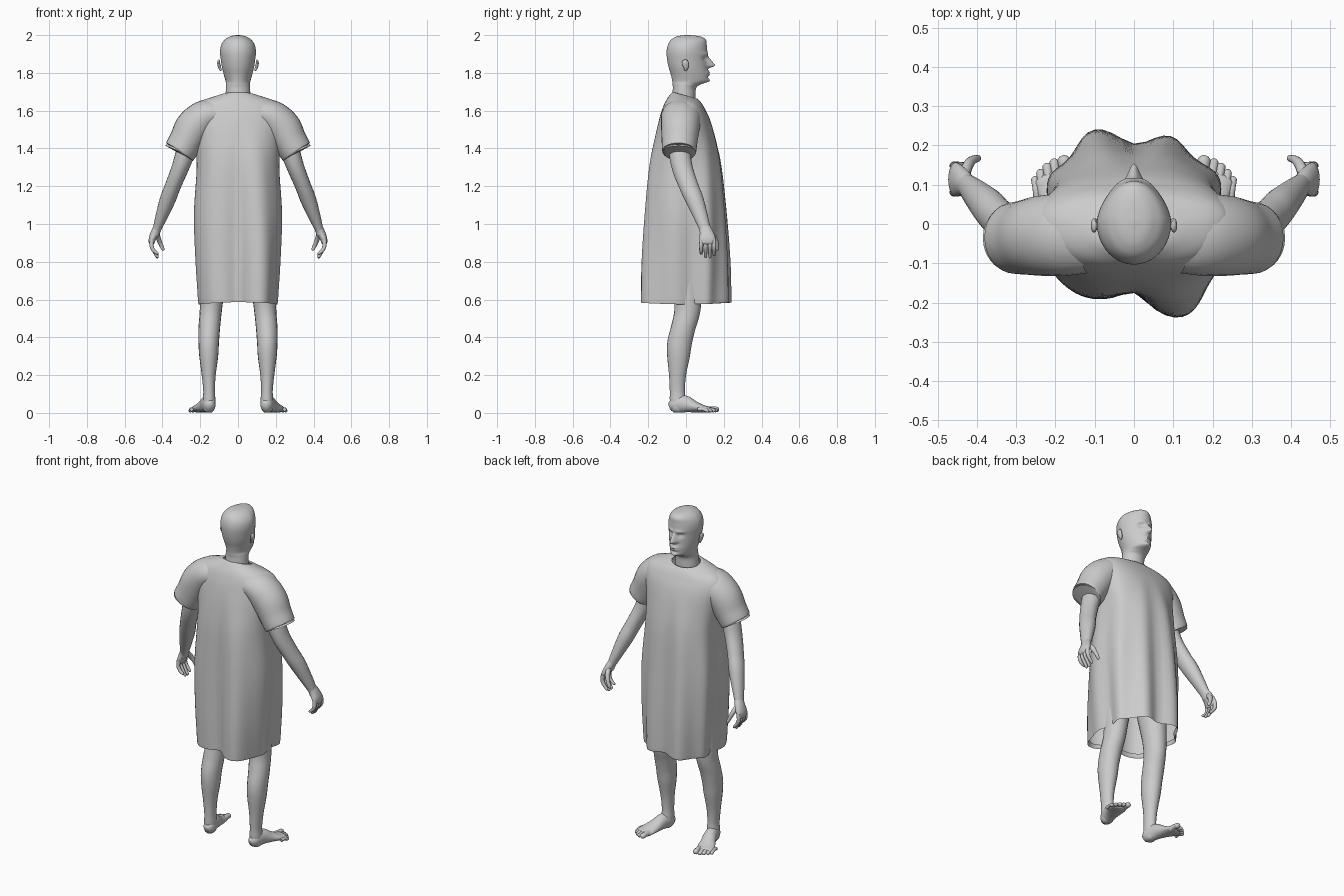
import bpy, bmesh, math
from mathutils import Vector, Matrix

mat = bpy.data.materials.new("plain_grey")
mat.diffuse_color = (0.6, 0.6, 0.6, 1)


def smooth_rows(rows, n):
    """Catmull-Rom interpolation of control rows, n steps per span."""
    out = []
    for i in range(len(rows) - 1):
        a, b = rows[max(i - 1, 0)], rows[i]
        c, d = rows[i + 1], rows[min(i + 2, len(rows) - 1)]
        for k in range(n):
            t = k / n
            out.append([0.5 * (2 * q + (r - p) * t + (2 * p - 5 * q + 4 * r - s) * t * t
                               + (3 * q - p - 3 * r + s) * t ** 3)
                        for p, q, r, s in zip(a, b, c, d)])
    return out + [list(rows[-1])]


def skin(name, rings, cap_start=True, cap_end=True, mirror=False, angle=60):
    """Join rings of points into one smooth surface."""
    bm = bmesh.new()
    vs = [[bm.verts.new(p) for p in ring] for ring in rings]
    n = len(rings[0])
    for lo, hi in zip(vs, vs[1:]):
        for j in range(n):
            k = (j + 1) % n
            bm.faces.new((lo[j], lo[k], hi[k], hi[j]))
    if cap_start:
        bm.faces.new(vs[0][::-1])
    if cap_end:
        bm.faces.new(vs[-1])
    if cap_start and cap_end:
        bmesh.ops.recalc_face_normals(bm, faces=bm.faces)
    me = bpy.data.meshes.new(name)
    bm.to_mesh(me)
    bm.free()
    ob = bpy.data.objects.new(name, me)
    bpy.context.collection.objects.link(ob)
    me.materials.append(mat)
    if mirror:
        ob.modifiers.new("mirror", 'MIRROR').use_mirror_merge = False
    bpy.ops.object.select_all(action='DESELECT')
    ob.select_set(True)
    bpy.context.view_layer.objects.active = ob
    bpy.ops.object.shade_smooth_by_angle(angle=math.radians(angle))
    return ob


def tube(name, rows, ref=(0, 1, 0), seg=20, n=5, ends=True):
    """Mirrored limb; rows are x, y, z, radius along ref, radius across."""
    rows = smooth_rows(rows, n)
    pts = [Vector(r[:3]) for r in rows]
    rings = []

    def ring(c, t, ru, rv):
        u = Vector(ref) - t * t.dot(Vector(ref))
        u.normalize()
        v = t.cross(u)
        return [c + u * ru * math.cos(a) + v * rv * math.sin(a)
                for a in (2 * math.pi * j / seg for j in range(seg))]

    for i, r in enumerate(rows):
        t = (pts[min(i + 1, len(pts) - 1)] - pts[max(i - 1, 0)]).normalized()
        rings.append(ring(pts[i], t, r[3], r[4]))
    if ends:  # rounded tip
        m = min(rows[-1][3:5])
        for a in (25, 50, 70, 84):
            s, c = math.sin(math.radians(a)), math.cos(math.radians(a))
            rings.append(ring(pts[-1] + t * m * s, t, rows[-1][3] * c, rows[-1][4] * c))
    return skin(name, rings, ends, ends, True)


def g(v, c, w):
    return math.exp(-((v - c) / w) ** 2)


# Head and neck: z, half width, back y, front y
head = smooth_rows([
    (1.60, .075, -.085, .045), (1.66, .068, -.076, .05), (1.715, .064, -.07, .052),
    (1.738, .064, -.071, .075), (1.757, .066, -.073, .113), (1.79, .075, -.08, .118),
    (1.83, .085, -.092, .114), (1.87, .091, -.1, .113), (1.91, .095, -.103, .113),
    (1.945, .09, -.097, .11), (1.972, .074, -.082, .107), (1.988, .052, -.06, .09),
    (1.996, .033, -.035, .06), (2.0, .008, .0, .015)], 7)
rings = []
for z, hw, yb, yf in head:
    ring = []
    for j in range(96):
        a = 2 * math.pi * j / 96
        c, s = math.cos(a), math.sin(a)
        front = max(s, 0)
        face = max(0, min(1, (z - 1.735) / .02))
        x = hw * c * (1 - .14 * front * face)
        y = (yb + yf) / 2 + (yf - yb) / 2 * s
        if s > 0:  # nose, brows, eyes, lips, chin
            ax = abs(x)
            k = max(0, min(1, (1.893 - z) / .055))
            if z < 1.838:
                k = max(0, 1 - (1.838 - z) / .016)
            d = .043 * k * g(ax, 0, .011 + .007 * k)
            d += .007 * g(z, 1.898, .01) * g(ax, .03, .03)
            d -= .014 * g(z, 1.876, .012) * g(ax, .034, .016)
            d += .005 * g(z, 1.874, .006) * g(ax, .034, .012)
            d += .011 * g(z, 1.796, .014) * g(ax, 0, .026)
            d -= .007 * g(z, 1.796, .003) * g(ax, 0, .022)
            d -= .006 * g(z, 1.777, .006) * g(ax, 0, .02)
            d += .012 * g(z, 1.757, .012) * g(ax, 0, .025)
            y += d * front
        ring.append((x, y, z))
    rings.append(ring)
skin("head", rings)

# Ears
tube("ear", [(.091, -.004, 1.812, .006, .005), (.097, .0, 1.828, .013, .008),
             (.102, -.004, 1.85, .018, .008), (.101, -.006, 1.863, .014, .007)])

# Gown: z, half width, back y, front y, squareness, fold strength, front drop
gown = smooth_rows([
    (.61, .205, -.17, .18, 2.6, 1, 0), (.59, .212, -.18, .187, 2.6, 1, 0),
    (.61, .217, -.182, .19, 2.6, 1, 0), (.8, .23, -.184, .189, 2.7, .9, 0),
    (1.05, .238, -.183, .183, 2.7, .65, 0), (1.3, .222, -.178, .172, 2.6, .35, 0),
    (1.45, .232, -.162, .152, 2.4, .12, 0), (1.55, .25, -.143, .128, 2.3, 0, 0),
    (1.61, .247, -.125, .1, 2.3, 0, 0), (1.65, .21, -.108, .082, 2.2, 0, .01),
    (1.68, .145, -.088, .069, 2, 0, .025), (1.698, .092, -.07, .06, 2, 0, .035),
    (1.69, .084, -.066, .056, 2, 0, .035)], 5)
# Folds: direction in degrees, spread, depth
folds = [(113, 17, .06), (68, 15, .042), (-62, 20, .07), (-124, 20, .018),
         (-90, 11, -.022), (8, 14, -.025), (172, 14, -.025), (30, 9, .012), (150, 9, .012)]
rings = []
for z, hw, yb, yf, e, fold, drop in gown:
    ring = []
    for j in range(96):
        a = 2 * math.pi * j / 96
        c, s = math.cos(a), math.sin(a)
        x = hw * math.copysign(abs(c) ** (2 / e), c)
        y = math.copysign(abs(s) ** (2 / e), s) * (yf if s > 0 else -yb)
        th = math.degrees(math.atan2(y, x))
        d = 0
        for f, w, amp in folds:
            d += amp * fold * g((th - f + 180) % 360 - 180, 0, w)
        r = math.hypot(x, y)
        ring.append((x * (1 + d / r), y * (1 + d / r),
                     z - drop * (.5 + .5 * s) - .012 * fold * abs(c) * (z < .65)))
    rings.append(ring)
skin("gown", rings, False, False)

# Sleeves, open at the hem
sleeve = tube("sleeve", [
    (.12, -.025, 1.585, .10, .075), (.18, -.027, 1.565, .105, .09),
    (.235, -.03, 1.51, .102, .098), (.275, -.034, 1.44, .095, .09),
    (.307, -.036, 1.385, .09, .086), (.306, -.036, 1.388, .082, .077)],
    seg=28, ends=False)

# Arms
tube("arm", [
    (.22, -.04, 1.52, .06, .055), (.27, -.035, 1.4, .058, .052), (.305, -.02, 1.3, .055, .046),
    (.345, .015, 1.2, .051, .042), (.372, .045, 1.13, .048, .042), (.405, .078, 1.04, .038, .032),
    (.428, .1, .975, .03, .023), (.436, .106, .95, .032, .022)])

# Hands
tube("palm", [(.425, .098, .985, .029, .022), (.438, .108, .955, .036, .023),
              (.452, .113, .925, .043, .02), (.457, .114, .905, .041, .016)])
for i, (dy, tip) in enumerate([(.082, .845), (.104, .828), (.126, .826), (.147, .838)]):
    y2 = .114 + (dy - .114) * 1.05
    tube("finger_%d" % i, [(.455, dy, .92, .011, .012), (.458, y2, .885, .011, .011),
                           (.447, y2, .86, .01, .01), (.428, y2, tip, .008, .008)], seg=10)
tube("thumb", [(.432, .125, .955, .016, .015), (.422, .15, .925, .015, .013),
               (.41, .163, .895, .011, .011), (.398, .167, .868, .009, .009)], seg=12)

# Legs
tube("leg", [
    (.105, -.0, 1.0, .10, .095), (.12, .005, .8, .09, .082), (.138, .01, .62, .074, .064),
    (.145, .005, .53, .068, .058), (.152, -.015, .45, .064, .057), (.155, -.034, .37, .065, .054),
    (.155, -.04, .3, .06, .05), (.155, -.045, .2, .045, .037), (.153, -.046, .12, .04, .031),
    (.153, -.044, .07, .042, .033), (.155, -.04, .03, .042, .032)])

# Feet
foot = tube("foot", [
    (.145, -.085, .03, .016, .022), (.149, -.068, .037, .03, .035), (.155, -.04, .047, .035, .045),
    (.165, 0, .046, .037, .044), (.178, .04, .034, .042, .032), (.195, .085, .023, .05, .021),
    (.207, .118, .018, .047, .016)], ref=(1, 0, 0), seg=24)
for i, (x, y, r) in enumerate([(.178, .16, .017), (.203, .156, .012), (.221, .145, .012),
                               (.238, .13, .011), (.252, .113, .010)]):
    x0, y0 = x - .006, y - .05
    tube("toe_%d" % i, [(x0, y0, .018, r, r), ((x + x0) / 2, (y + y0) / 2, .02, r * .9, r * .9),
                        (x, y, r + .001, r, r * .9)], ref=(1, 0, 0), seg=10)

# Flatten the soles on the ground
for ob in bpy.data.objects:
    if ob.name.startswith(("foot", "toe", "leg")):
        for v in ob.data.vertices:
            v.co.z = max(v.co.z, 0.002 if ob.name == "leg" else 0)
